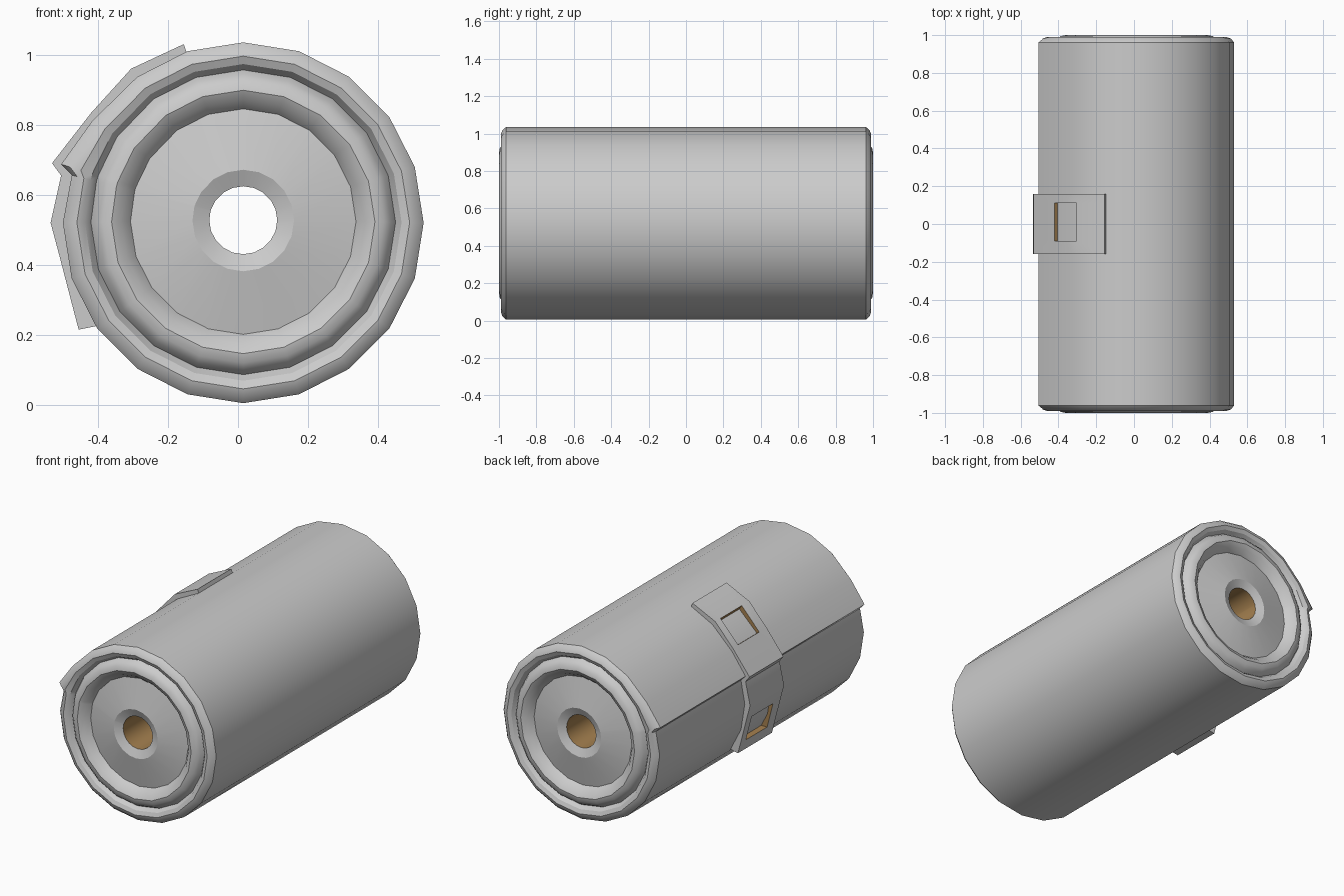
import bpy, bmesh, math

if "Cube" in bpy.data.objects:
    bpy.data.objects.remove(bpy.data.objects["Cube"])


def material(name, rgb):
    m = bpy.data.materials.new(name)
    m.diffuse_color = (*rgb, 1)
    m.use_nodes = True
    m.node_tree.nodes["Principled BSDF"].inputs["Base Color"].default_value = m.diffuse_color
    return m


GREY = material("pale grey", (0.6, 0.6, 0.6))
BROWN = material("warm brown", (0.38, 0.22, 0.08))


def finish(bm, name, angle=32):
    me = bpy.data.meshes.new(name)
    bmesh.ops.recalc_face_normals(bm, faces=bm.faces)
    bm.to_mesh(me)
    bm.free()
    ob = bpy.data.objects.new(name, me)
    bpy.context.collection.objects.link(ob)
    me.materials.append(GREY)
    me.materials.append(BROWN)
    bpy.ops.object.select_all(action='DESELECT')
    ob.select_set(True)
    bpy.context.view_layer.objects.active = ob
    bpy.ops.object.shade_smooth_by_angle(angle=math.radians(angle))
    return ob


# Roll: 20-sided outline with one overlapping step, ends lofted as bulging rings
CX, CZ, R = 0.015, 0.52, 0.515
outline = []
for i in range(20):
    a = math.radians(18 * i)
    outline.append((a, R))
    if i == 8:
        # loose outer edge of the sheet
        outline.insert(-1, (math.atan2(0.167, -0.52), 0.546))
        outline[-1] = (math.radians(146), 0.52)
outline = [(a, r) for a, r in outline if abs(a - math.radians(162)) > 0.001]
outline.append((math.radians(164.5), 0.508))
outline.sort()

# (radius, half length) from the rim to the hole
section = [(0.515, 0.962), (0.497, 0.982), (0.475, 0.99), (0.452, 0.98), (0.435, 0.955),
           (0.422, 0.978), (0.402, 0.995), (0.376, 1.0), (0.348, 0.985), (0.322, 0.95),
           (0.145, 0.985), (0.097, 0.965)]


def ring(bm, radius, y):
    vs = []
    w = max(0, (radius - 0.45) / 0.065)          # outline fades into plain circles
    dz = 0.009 * (1 - min(1, radius / R))
    for a, r in outline:
        rr = radius + w * (r - R)
        vs.append(bm.verts.new((CX + rr * math.cos(a), y, CZ + dz + rr * math.sin(a))))
    return vs


bm = bmesh.new()
rings = [ring(bm, r, -y) for r, y in reversed(section)] + [ring(bm, r, y) for r, y in section]
n = len(outline)
for k in range(len(rings)):
    a, b = rings[k], rings[(k + 1) % len(rings)]
    for i in range(n):
        j = (i + 1) % n
        f = bm.faces.new((a[i], a[j], b[j], b[i]))
        if k == len(rings) - 1:                  # wall of the long hole
            f.material_index = 1
finish(bm, "rolled_body")

# Strap: outer and inner profile points (x, z), with two square openings
strap = [((-0.155, 1.03), (-0.145, 1.002)), ((-0.305, 0.96), (-0.287, 0.932)),
         ((-0.42, 0.833), (-0.395, 0.815)), ((-0.531, 0.69), (-0.50, 0.685)),
         ((-0.505, 0.655), (-0.472, 0.655)), ((-0.535, 0.52), (-0.495, 0.52)),
         ((-0.511, 0.43), (-0.482, 0.43)), ((-0.472, 0.28), (-0.43, 0.28)),
         ((-0.455, 0.215), (-0.40, 0.226))]
cols = [-0.16, -0.09, 0.11, 0.16]
holes = {(1, 1), (6, 1)}
rows = len(strap) - 1

bm = bmesh.new()
grid = [[[bm.verts.new((p[s][0], y, p[s][1])) for y in cols] for p in strap] for s in (0, 1)]
for i in range(rows):
    for j in range(3):
        corners = [(i, j), (i + 1, j), (i + 1, j + 1), (i, j + 1)]
        hole = (i, j) in holes
        if not hole:
            for s in (0, 1):
                bm.faces.new([grid[s][r][c] for r, c in corners])
        for e in range(4):
            (r0, c0), (r1, c1) = corners[e], corners[(e + 1) % 4]
            border = (c0 == c1 and c0 in (0, 3)) or (r0 == r1 and r0 in (0, rows))
            if hole or border:
                f = bm.faces.new((grid[0][r0][c0], grid[0][r1][c1],
                                  grid[1][r1][c1], grid[1][r0][c0]))
                f.material_index = 1 if hole else 0
finish(bm, "closing_strap")
